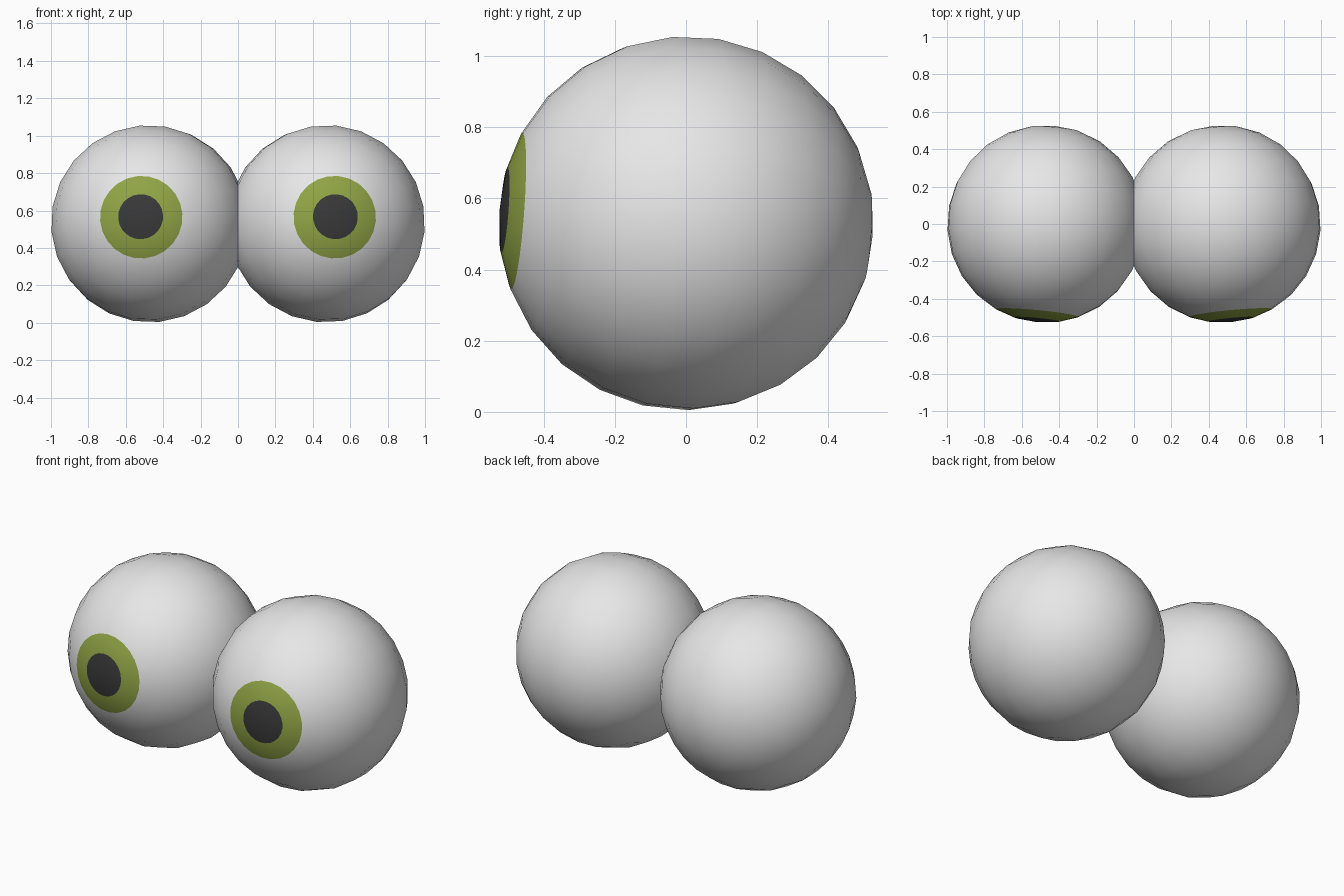
import bpy, bmesh, math
from mathutils import Vector

if "Cube" in bpy.data.objects:
    bpy.data.objects.remove(bpy.data.objects["Cube"])

R, CX, SEG = 0.528, 0.472, 24


def mat(name, rgb):
    m = bpy.data.materials.new(name)
    m.diffuse_color = (*rgb, 1)
    m.use_nodes = True
    m.node_tree.nodes["Principled BSDF"].inputs["Base Color"].default_value = m.diffuse_color
    return m


MATS = [mat("eye white", (0.8, 0.8, 0.8)),
        mat("iris green", (0.28, 0.37, 0.06)),
        mat("pupil black", (0.04, 0.04, 0.04))]

# ring angles from the gaze axis: pupil edge, iris edge, then even steps
PUPIL, IRIS = 13.2, 24.8
ANGLES = [PUPIL, IRIS] + [IRIS + (180 - IRIS) * i / 11 for i in range(1, 11)]


def eyeball(name, side):
    gaze = Vector((side * 0.05, -0.525, 0.038)).normalized()
    rot = Vector((0, 0, 1)).rotation_difference(gaze)
    bm = bmesh.new()
    front = bm.verts.new(rot @ Vector((0, 0, R)))
    back = bm.verts.new(rot @ Vector((0, 0, -R)))
    rings = []
    for a in map(math.radians, ANGLES):
        rings.append([bm.verts.new(rot @ Vector((
            R * math.sin(a) * math.cos(t), R * math.sin(a) * math.sin(t), R * math.cos(a))))
            for t in (2 * math.pi * i / SEG for i in range(SEG))])
    for i in range(SEG):
        j = (i + 1) % SEG
        # pupil cap
        bm.faces.new((front, rings[0][i], rings[0][j])).material_index = 2
        # iris band, then the white
        for k in range(len(rings) - 1):
            f = bm.faces.new((rings[k][i], rings[k + 1][i], rings[k + 1][j], rings[k][j]))
            f.material_index = 1 if k == 0 else 0
        bm.faces.new((back, rings[-1][j], rings[-1][i]))
    for f in bm.faces:
        f.smooth = True
    bmesh.ops.recalc_face_normals(bm, faces=bm.faces)
    me = bpy.data.meshes.new(name)
    bm.to_mesh(me)
    bm.free()
    for m in MATS:
        me.materials.append(m)
    ob = bpy.data.objects.new(name, me)
    ob.location = (side * CX, 0, R + 0.002)
    bpy.context.collection.objects.link(ob)


# the two eyeballs overlap slightly at the centre
eyeball("left_eyeball", -1)
eyeball("right_eyeball", 1)
